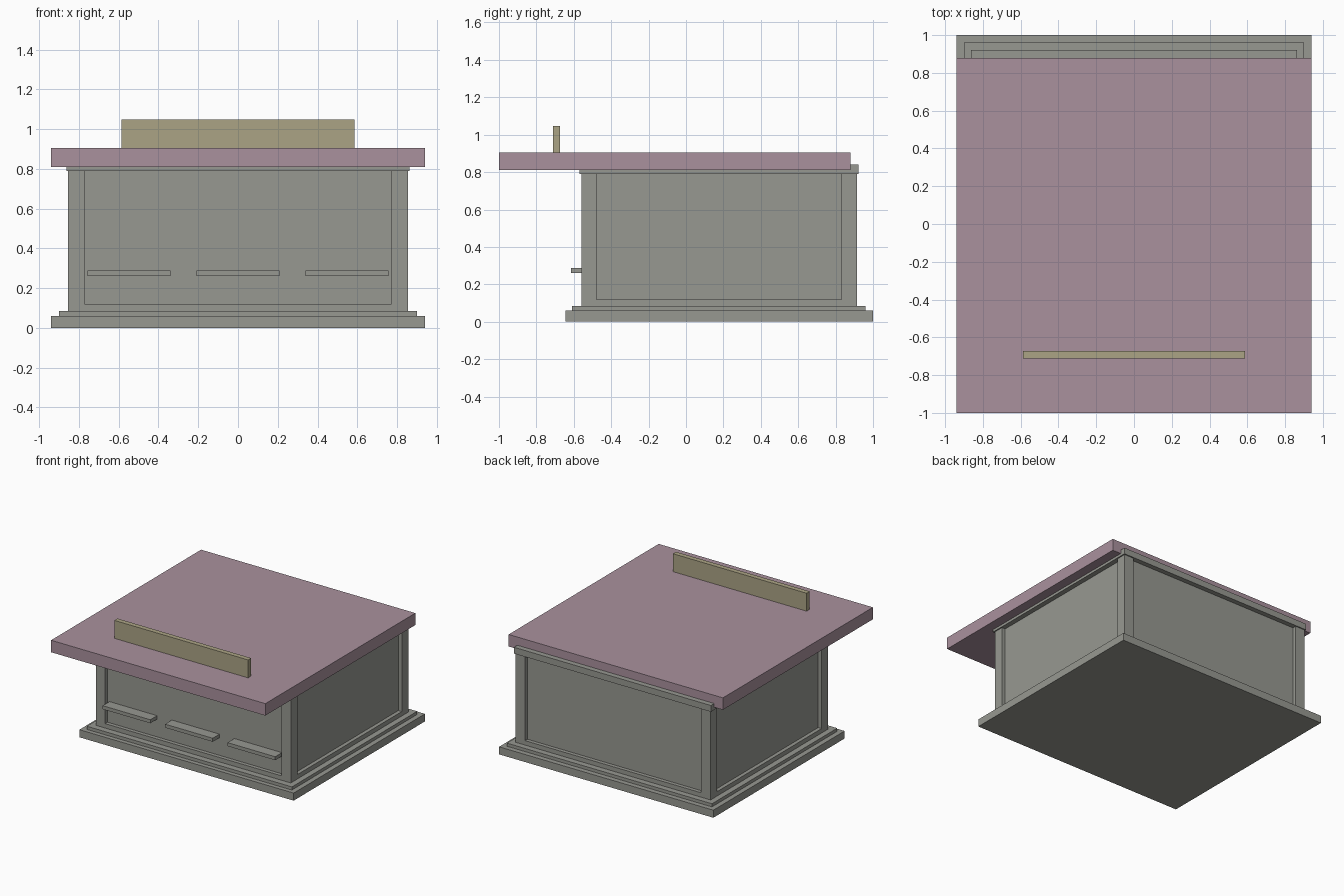
import bpy

if "Cube" in bpy.data.objects:
    bpy.data.objects.remove(bpy.data.objects["Cube"])


def material(name, rgb):
    m = bpy.data.materials.new(name)
    m.diffuse_color = (*rgb, 1)
    m.use_nodes = True
    m.node_tree.nodes["Principled BSDF"].inputs["Base Color"].default_value = m.diffuse_color
    return m


GREY = material("stone grey", (0.31, 0.315, 0.285))
MAUVE = material("dusty mauve", (0.40, 0.285, 0.34))
TAN = material("khaki tan", (0.41, 0.37, 0.235))


def box(name, x, y, z, mat):
    """Axis-aligned box from (min, max) pairs."""
    bpy.ops.mesh.primitive_cube_add(size=1, location=[(a + b) / 2 for a, b in (x, y, z)])
    ob = bpy.context.object
    ob.name = name
    ob.scale = [b - a for a, b in (x, y, z)]
    bpy.ops.object.transform_apply(location=False, rotation=False, scale=True)
    ob.data.materials.append(mat)
    return ob


# Stepped plinth
box("plinth", (-0.94, 0.94), (-0.645, 1.0), (0, 0.06), GREY)
box("plinth_step", (-0.90, 0.90), (-0.61, 0.96), (0.06, 0.085), GREY)

# Body: recessed panels inside a frame of corner posts and a bottom rail
X, Y0, Y1 = 0.855, -0.56, 0.913
POST, RECESS = 0.082, 0.03
box("body_panels", (-X + RECESS, X - RECESS), (Y0 + RECESS, Y1 - RECESS), (0.085, 0.80), GREY)
box("bottom_rail", (-X, X), (Y0, Y1), (0.085, 0.12), GREY)
for sx, xr in (("left", (-X, -X + POST)), ("right", (X - POST, X))):
    for sy, yr in (("front", (Y0, Y0 + POST)), ("back", (Y1 - POST, Y1))):
        box(f"{sy}_{sx}_post", xr, yr, (0.12, 0.79), GREY)
box("top_trim", (-0.864, 0.864), (-0.57, 0.922), (0.79, 0.84), GREY)

# Small ledges on the front panel
for i, cx in enumerate((-0.548, 0, 0.548)):
    box(f"front_ledge_{i + 1}", (cx - 0.209, cx + 0.209), (-0.615, Y0 + RECESS + 0.01),
        (0.26, 0.288), GREY)

# Overhanging roof slab and sign board
box("roof_slab", (-0.94, 0.94), (-1.0, 0.88), (0.81, 0.905), MAUVE)
box("sign_board", (-0.587, 0.587), (-0.712, -0.673), (0.905, 1.047), TAN)
